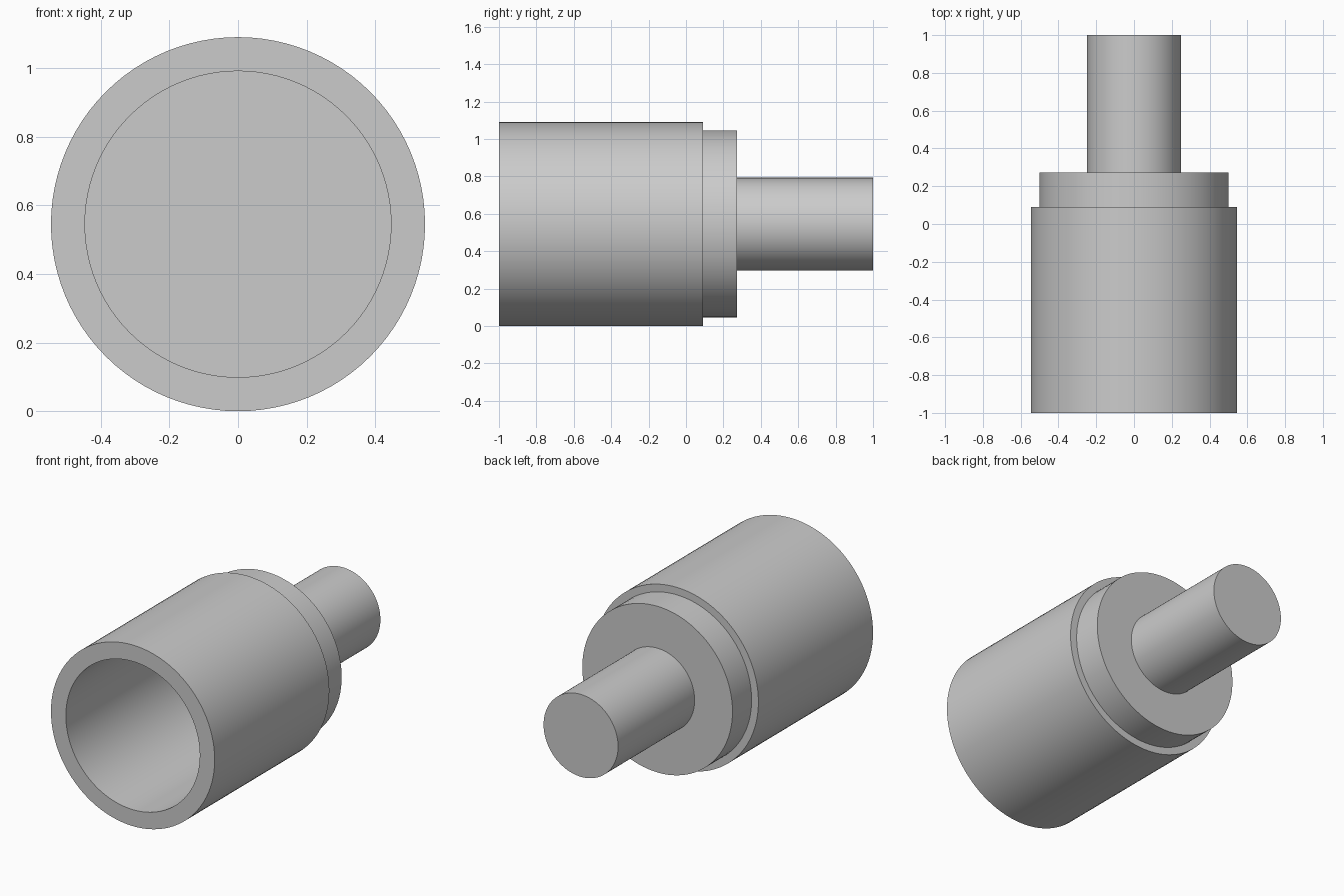
import bpy
import bmesh
from math import cos, sin, tau, radians

cube = bpy.data.objects.get("Cube")
if cube:
    bpy.data.objects.remove(cube, do_unlink=True)

SIDES = 96
SLEEVE_R, BORE_R, COLLAR_R, SHAFT_R = 0.545, 0.446, 0.5, 0.248
FRONT, SHOULDER, COLLAR_END, BACK = -1.0, 0.09, 0.272, 1.0

# Plain grey metal
grey = bpy.data.materials.new("grey_metal")
color = (0.6, 0.6, 0.6, 1)
grey.diffuse_color = color
grey.use_nodes = True
grey.node_tree.nodes["Principled BSDF"].inputs["Base Color"].default_value = color


def turn_part(name, profile):
    """Turn (radius, y) steps about the y axis and cap both ends flat."""
    bm = bmesh.new()
    rings = [[bm.verts.new((r * cos(tau * i / SIDES), y, r * sin(tau * i / SIDES)))
              for i in range(SIDES)] for r, y in profile]
    for a, b in zip(rings, rings[1:]):
        for i in range(SIDES):
            j = (i + 1) % SIDES
            bm.faces.new((a[i], a[j], b[j], b[i]))
    bm.faces.new(rings[0])
    bm.faces.new(rings[-1])
    bmesh.ops.recalc_face_normals(bm, faces=bm.faces)
    mesh = bpy.data.meshes.new(name)
    bm.to_mesh(mesh)
    bm.free()
    mesh.materials.append(grey)
    obj = bpy.data.objects.new(name, mesh)
    bpy.context.collection.objects.link(obj)
    obj.location.z = SLEEVE_R
    bpy.ops.object.select_all(action="DESELECT")
    obj.select_set(True)
    bpy.context.view_layer.objects.active = obj
    bpy.ops.object.shade_smooth_by_angle(angle=radians(30))
    return obj


# One solid turned body: bore floor, bore wall, sleeve, collar, shaft
turn_part("socket_with_shaft", [
    (BORE_R, SHOULDER),
    (BORE_R, FRONT),
    (SLEEVE_R, FRONT),
    (SLEEVE_R, SHOULDER),
    (COLLAR_R, SHOULDER),
    (COLLAR_R, COLLAR_END),
    (SHAFT_R, COLLAR_END),
    (SHAFT_R, BACK),
])
